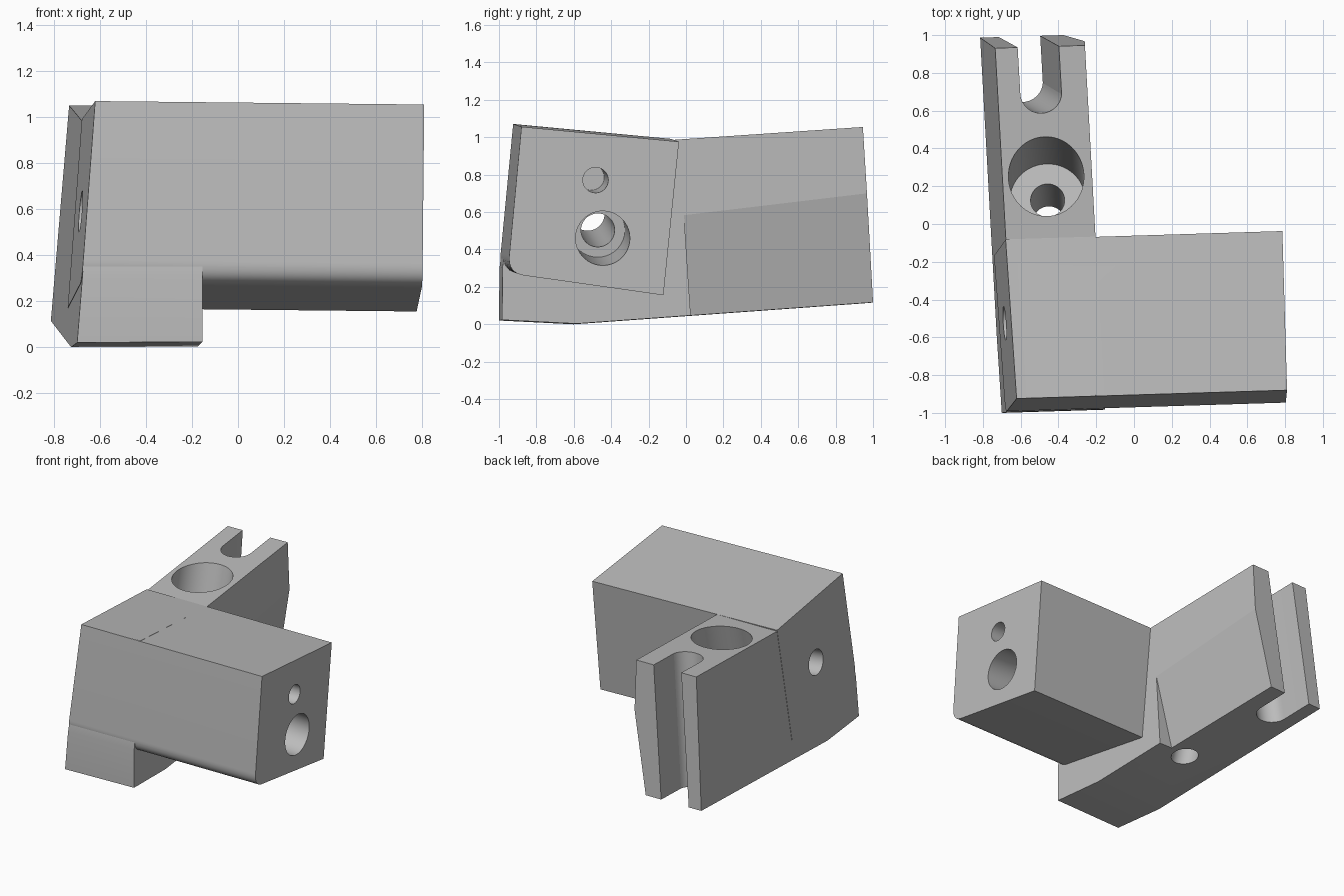
import bpy, bmesh, math
from mathutils import Vector

if "Cube" in bpy.data.objects:
    bpy.data.objects.remove(bpy.data.objects["Cube"], do_unlink=True)

grey = bpy.data.materials.new("plain_grey")
grey.use_nodes = True
grey.diffuse_color = (0.5, 0.5, 0.5, 1)
grey.node_tree.nodes["Principled BSDF"].inputs["Base Color"].default_value = (0.5, 0.5, 0.5, 1)


def bridge(name, ring_a, ring_b):
    """Closed solid between two matching rings of points."""
    bm = bmesh.new()
    a = [bm.verts.new(p) for p in ring_a]
    b = [bm.verts.new(p) for p in ring_b]
    bm.faces.new(a)
    bm.faces.new(b)
    n = len(a)
    for i in range(n):
        j = (i + 1) % n
        bm.faces.new((a[i], a[j], b[j], b[i]))
    bmesh.ops.recalc_face_normals(bm, faces=bm.faces)
    mesh = bpy.data.meshes.new(name)
    bm.to_mesh(mesh)
    bm.free()
    mesh.materials.append(grey)
    obj = bpy.data.objects.new(name, mesh)
    bpy.context.collection.objects.link(obj)
    return obj


def prism(name, profile, left, right, x_ref=0, dy=0, dz=0):
    """Side profile (y, z) swept between two slanted end planes."""
    def ring(plane):
        pts = []
        for y, z in profile:
            x = plane(y, z)
            pts.append((x, y + dy * (x - x_ref), z + dz * (x - x_ref)))
        return pts
    return bridge(name, ring(left), ring(right))


def bore(name, p, q, r, stretch=None, n=48):
    """Cylinder from p to q; half of it may be stretched into a slot."""
    p, q = Vector(p), Vector(q)
    axis = (q - p).normalized()
    v = Vector((0, 1, 0)) if abs(axis.y) < 0.5 else Vector((1, 0, 0))
    v = (v - axis * v.dot(axis)).normalized()
    u = v.cross(axis)
    offs = []
    for i in range(n):
        t = 2 * math.pi * (i + 0.5) / n
        o = u * math.cos(t) * r + v * math.sin(t) * r
        if stretch and math.sin(t) > 0:
            o += Vector(stretch)
        offs.append(o)
    return bridge(name, [p + o for o in offs], [q + o for o in offs])


def combine(target, other, operation):
    mod = target.modifiers.new("combine", 'BOOLEAN')
    mod.operation = operation
    mod.solver = 'EXACT'
    mod.object = other
    bpy.context.view_layer.objects.active = target
    bpy.ops.object.modifier_apply(modifier=mod.name)
    bpy.data.objects.remove(other, do_unlink=True)


def left_plane(y, z):
    return -0.763 - 0.0614 * y + 0.081 * z


def block_end(y, z):
    return 0.772 - 0.0284 * y + 0.0127 * z


def arm_side(y, z):
    return -0.2085 - 0.055 * y


# bent arm with foot and rear flange
arm = prism("bracket_body",
            [(-1.0, 0.02), (-0.6, 0.0), (0.99, 0.115), (0.932, 1.052),
             (-0.082, 0.983), (-0.922, 1.064), (-0.985, 0.4), (-0.998, 0.3)],
            left_plane, arm_side, x_ref=-0.7, dy=0.031, dz=0.006)

# slanted relief on the lower side of the flange
relief = prism("flange_relief",
               [(-0.022, 0.75), (0.035, -0.1), (1.2, -0.1), (1.2, 0.9)],
               lambda y, z: arm_side(y, z) - 0.19 * (0.58 + 0.12 * y - z),
               lambda y, z: 0.1)
combine(arm, relief, 'DIFFERENCE')

# long block with a rounded lower front edge
start, corner, end = Vector((-0.86, 0.26)), Vector((-0.953, 0.272)), Vector((-0.945, 0.365))
fillet = []
for i in range(17):
    t = i / 16
    fillet.append(tuple(start * (1 - t) ** 2 + corner * 2 * t * (1 - t) + end * t * t))
block = prism("long_block", [(-0.88, 1.056), (-0.037, 0.976), (-0.12, 0.155)] + fillet,
              lambda y, z: left_plane(y, z) + 0.002, block_end,
              x_ref=0.8, dy=0.031, dz=-0.0105)
combine(arm, block, 'UNION')

# stepped holes: the wide part stops partway, the narrow part goes through
def stepped(name, mouth, exit_point, wide, narrow, depth):
    m, e = Vector(mouth), Vector(exit_point)
    d = e - m
    combine(arm, bore(name + "_wide", m - d * 0.2, m + d * depth, wide), 'DIFFERENCE')
    combine(arm, bore(name + "_narrow", m, e + d * 0.2, narrow), 'DIFFERENCE')


stepped("upright_hole", (-0.465, 0.25, 1.0), (-0.45, 0.0, 0.05), 0.2, 0.09, 0.5)
stepped("long_hole", (0.79, -0.445, 0.46), (-0.685, -0.525, 0.59), 0.145, 0.09, 0.33)

# small blind hole in the block end
combine(arm, bore("blind_hole", (0.95, -0.475, 0.765), (0.4, -0.505, 0.785), 0.068), 'DIFFERENCE')

# open slot at the rear of the flange
combine(arm, bore("rear_slot", (-0.472, 0.683, 1.23), (-0.613, 0.767, -0.1), 0.109,
                  stretch=(-0.035, 0.6, 0.04)), 'DIFFERENCE')

# smooth the round surfaces and keep the edges crisp
for o in bpy.context.selected_objects:
    o.select_set(False)
arm.select_set(True)
bpy.context.view_layer.objects.active = arm
bpy.ops.object.shade_smooth_by_angle(angle=math.radians(8.5))
